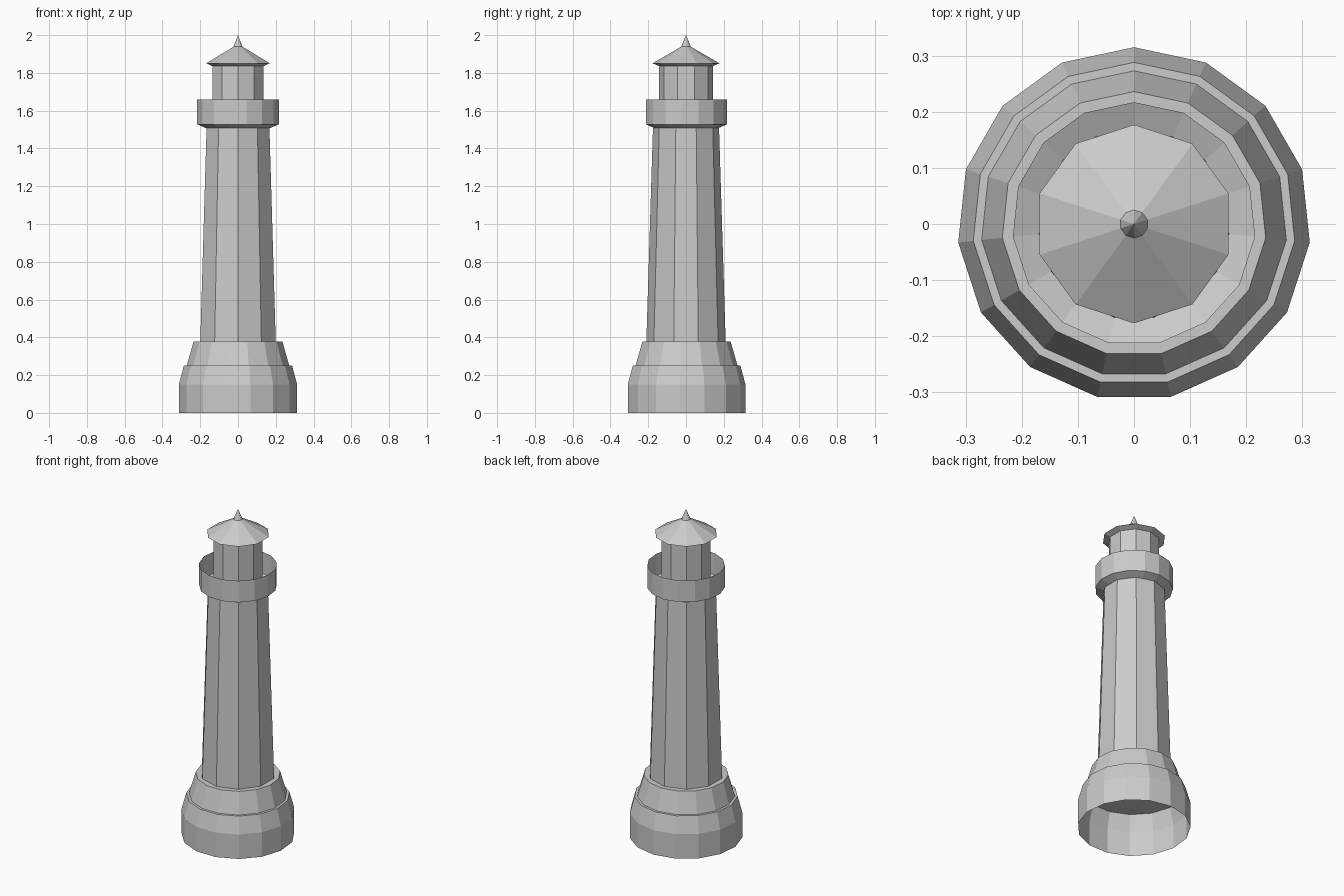
import bpy, bmesh
from math import sin, cos, tau

if "Cube" in bpy.data.objects:
    bpy.data.objects.remove(bpy.data.objects["Cube"])


def lathe(name, sides, profile):
    """Turn (radius, z) points around z with flat facets; radius 0 closes to a point."""
    bm = bmesh.new()
    rings = []
    for r, z in profile:
        if r == 0:
            rings.append([bm.verts.new((0, 0, z))] * sides)
        else:
            rings.append([bm.verts.new((r * sin(tau * i / sides), r * cos(tau * i / sides), z))
                          for i in range(sides)])
    for a, b in zip(rings, rings[1:]):
        for i in range(sides):
            j = (i + 1) % sides
            corners = list(dict.fromkeys((a[j], a[i], b[i], b[j])))
            bm.faces.new(corners)
    bmesh.ops.recalc_face_normals(bm, faces=bm.faces)
    mesh = bpy.data.meshes.new(name)
    bm.to_mesh(mesh)
    bm.free()
    obj = bpy.data.objects.new(name, mesh)
    bpy.context.collection.objects.link(obj)
    return obj


# Stepped foundation, hollow underneath
lathe("foundation", 15, [(0.315, 0), (0.315, 0.15), (0.288, 0.25), (0, 0.25)])
lathe("plinth", 15, [(0.273, 0.25), (0.236, 0.378), (0, 0.378)])

# Tapered tower shaft
lathe("tower", 10, [(0.21, 0.378), (0.175, 1.507), (0, 1.507)])

# Open gallery with flared underside and thin parapet
lathe("gallery", 15, [(0.17, 1.507), (0.217, 1.528), (0.217, 1.66)])

# Lantern room, roof with sloping eaves, and finial
lathe("lantern_room", 10, [(0.143, 1.507), (0.143, 1.84)])
lathe("roof", 10, [(0.14, 1.835), (0.177, 1.851), (0, 1.953)])
lathe("finial", 10, [(0.025, 1.94), (0, 2.0)])
